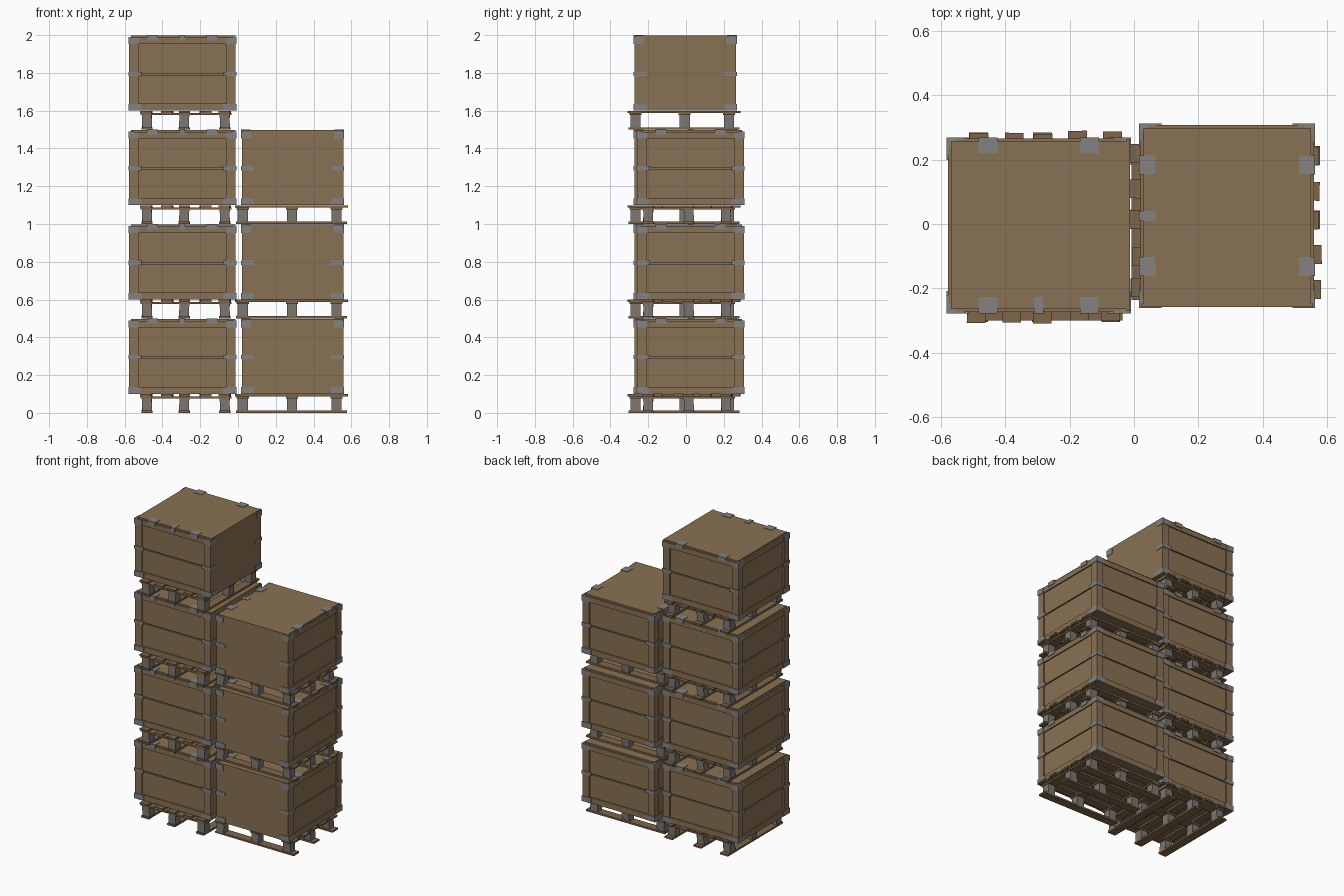
import bpy, bmesh, random
from math import pi
from mathutils import Matrix, Vector

random.seed(4)
cube = bpy.data.objects.get("Cube")
if cube:
    bpy.data.objects.remove(cube, do_unlink=True)


def material(name, r, g, b):
    m = bpy.data.materials.new(name)
    m.use_nodes = True
    m.diffuse_color = (r, g, b, 1)
    m.node_tree.nodes["Principled BSDF"].inputs["Base Color"].default_value = (r, g, b, 1)
    return m


wood = material("crate brown", 0.25, 0.165, 0.087)
plank = material("pallet brown", 0.21, 0.13, 0.068)
block = material("pallet block grey", 0.20, 0.18, 0.16)
steel = material("steel grey", 0.235, 0.225, 0.215)


def box(bm, x0, x1, y0, y1, z0, z1, turn=None):
    """Add a box between two corners, optionally turned about its centre."""
    lo, hi = Vector((x0, y0, z0)), Vector((x1, y1, z1))
    m = Matrix.Translation((lo + hi) / 2) @ (turn or Matrix())
    size = Matrix.Diagonal((*[abs(d) for d in hi - lo], 1))
    bmesh.ops.create_cube(bm, size=1, matrix=m @ size)


parts = {}


def part(name, mat, build):
    bm = bmesh.new()
    build(bm)
    mesh = bpy.data.meshes.new(name)
    bm.to_mesh(mesh)
    bm.free()
    mesh.materials.append(mat)
    parts[name] = mesh


# Crate half sizes and heights
HX, HY = 0.282, 0.269
LOW, RIM, TOP = 0.1, 0.487, 0.497
ROWS = (-0.187, 0.01, 0.225)        # pallet runners across
BOARDS = (-0.19, -0.08, 0.012, 0.123, 0.225)
BLOCKS = (-0.264, -0.003, 0.232)    # blocks along each runner


# Pallet
def deck(bm):
    for x in BOARDS:
        j = random.uniform(-0.006, 0.006)
        turn = Matrix.Rotation(random.uniform(-0.02, 0.02), 4, 'Z')
        box(bm, x - 0.029, x + 0.029, -0.3 + j, 0.288 + j, 0.087, 0.099, turn)


def cross_boards(bm):
    for y in BLOCKS:
        box(bm, -0.222, 0.26, y - 0.032, y + 0.032, 0.076, 0.087)


def runners(bm):
    for x in ROWS:
        turn = Matrix.Rotation(random.uniform(-0.012, 0.012), 4, 'Z')
        box(bm, x - 0.029, x + 0.029, -0.3, 0.288, 0, 0.012, turn)


def blocks(bm):
    for x in ROWS:
        for y in BLOCKS:
            turn = Matrix.Rotation(random.uniform(-0.06, 0.06), 4, 'Y')
            box(bm, x - 0.026, x + 0.026, y - 0.027, y + 0.027, 0.011, 0.077, turn)


# Crate body: two planks per side behind a raised frame, and one plain door
def planks(bm):
    box(bm, -HX + 0.016, HX - 0.01, -HY + 0.016, HY - 0.016, LOW + 0.003, RIM)
    for z0, z1 in ((LOW + 0.004, 0.289), (0.296, RIM - 0.004)):
        box(bm, -HX + 0.008, HX - 0.012, -HY + 0.008, HY - 0.008, z0, z1)


def frame(bm):
    for sx in (-1, 1):
        for sy in (-1, 1):
            box(bm, sx * HX, sx * (HX - 0.05), sy * HY, sy * (HY - 0.012), LOW, RIM)
            if sx < 0:
                box(bm, -HX, -HX + 0.012, sy * HY, sy * (HY - 0.05), LOW, RIM)
    for z0, z1 in ((LOW, 0.138), (0.452, RIM)):
        for s in (-1, 1):
            box(bm, 0.05 - HX, HX - 0.05, s * HY, s * (HY - 0.012), z0, z1)
        box(bm, -HX, -HX + 0.012, 0.05 - HY, HY - 0.05, z0, z1)


def door(bm):
    box(bm, HX - 0.011, HX + 0.001, -HY + 0.003, HY - 0.003, LOW + 0.001, TOP)


def lid(bm):
    box(bm, -HX + 0.01, HX - 0.009, -HY + 0.009, HY - 0.009, RIM - 0.002, TOP)


# Metal angles that wrap each corner at the top, middle and bottom
def corner_angles(bm):
    for sx in (-1, 1):
        for sy in (-1, 1):
            for z0, z1, reach in ((0.1, 0.136, 0.07), (0.284, 0.306, 0.07), (0.452, 0.488, 0.055)):
                ox, oy = sx * (HX + 0.004), sy * (HY + 0.004)
                box(bm, ox, ox - sx * reach, oy, oy - sy * 0.007, z0, z1)
                box(bm, ox, ox - sx * 0.007, oy, oy - sy * reach, z0, z1)
            # Cap over the rim at each corner
            box(bm, ox, ox - sx * 0.03, oy, oy - sy * 0.013, RIM, RIM + 0.003)
            box(bm, ox, ox - sx * 0.013, oy, oy - sy * 0.03, RIM, RIM + 0.003)


# Folded clips that hold the lid, with a narrow latch on the front only
def lid_clips(bm):
    for s, x, w in ((-1, -0.158, 0.029), (-1, 0.157, 0.029), (-1, 0, 0.015),
                    (1, -0.158, 0.029), (1, 0.157, 0.029)):
        edge = s * (HY + 0.004)
        box(bm, x - w, x + w, edge, s * 0.222, TOP - 0.003, TOP + 0.003)
        box(bm, x - w, x + w, edge, s * (HY - 0.003), 0.472, TOP + 0.002)


part("pallet_deck", plank, deck)
part("pallet_cross_boards", plank, cross_boards)
part("pallet_runners", plank, runners)
part("pallet_blocks", block, blocks)
part("crate_planks", wood, planks)
part("crate_frame", wood, frame)
part("crate_door", wood, door)
part("crate_lid", wood, lid)
part("corner_angles", steel, corner_angles)
part("lid_clips", steel, lid_clips)

# Two stacks: four crates, and three crates turned a quarter
for stack, x, y, angle, count in (("tall", -0.295, -0.004, 0, 4),
                                  ("short", 0.289, 0.025, -pi / 2, 3)):
    for level in range(count):
        for name, mesh in parts.items():
            ob = bpy.data.objects.new(f"{stack}_stack_{level + 1}_{name}", mesh)
            ob.location = (x, y, level * 0.5)
            ob.rotation_euler.z = angle
            bpy.context.collection.objects.link(ob)
